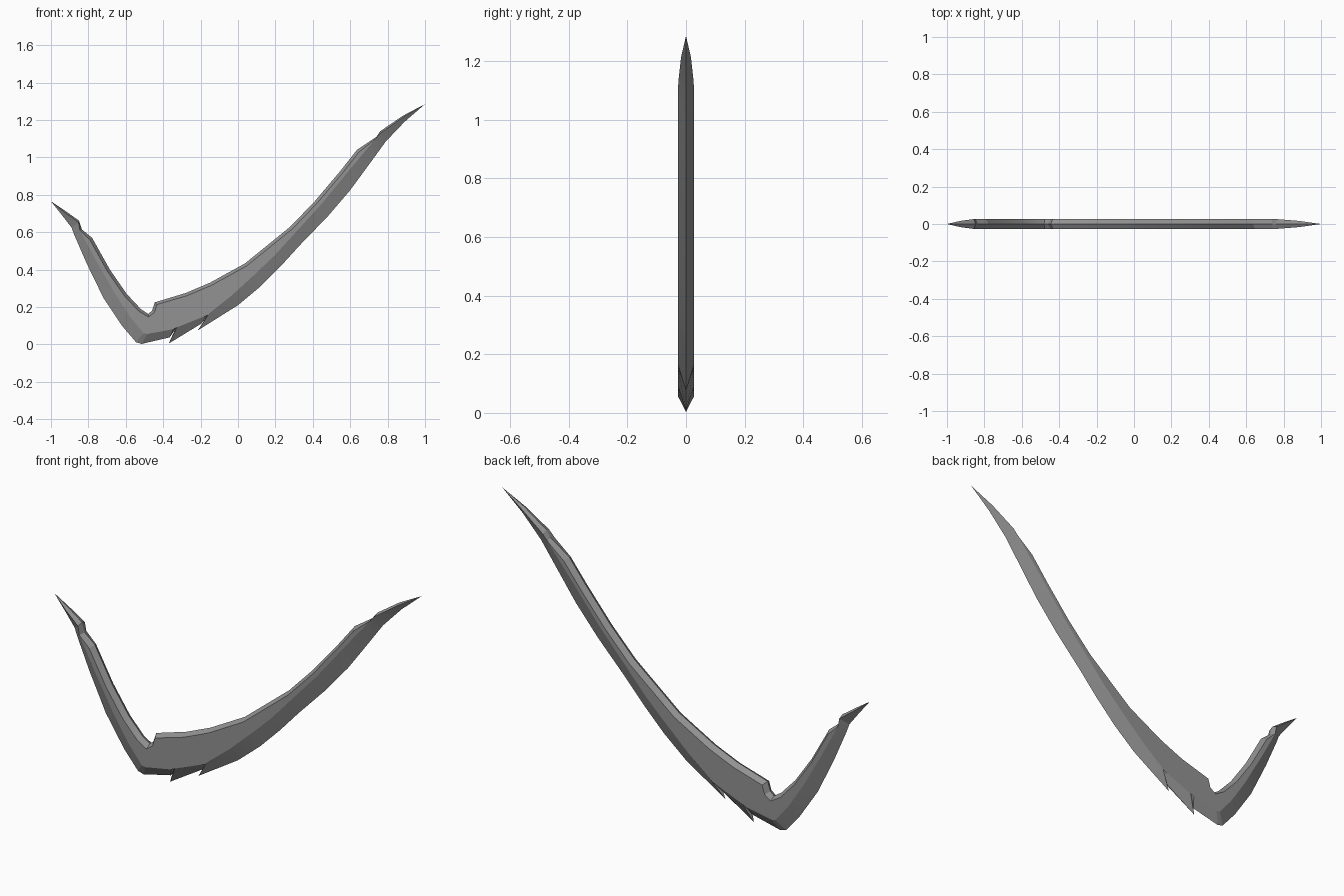
import bpy, bmesh
from math import radians
from mathutils import Vector

if "Cube" in bpy.data.objects:
    bpy.data.objects.remove(bpy.data.objects["Cube"])

HALF = 0.027      # half thickness of the blade
CHAMFER = 0.016   # width of the bevel on the inner edge

# cutting edge (x, z) paired with the bevel ridge above it (x, z), left tip to right tip
OUTER = [
    (-1, .765, -1, .765), (-.94, .69, -.928, .708), (-.89, .625, -.853, .652),
    (-.875, .585, -.845, .61), (-.81, .435, -.765, .46), (-.72, .25, -.66, .275),
    (-.62, .1, -.575, .145), (-.545, .012, -.505, .06), (-.515, .003, -.485, .056),
    # two barbs
    (-.365, .038, -.345, .082), (-.337, .08, -.33, .09), (-.37, .005, -.325, .092),
    (-.195, .112, -.18, .15), (-.165, .147, -.16, .157), (-.215, .075, -.155, .165),
    # long arm
    (0, .21, -.03, .265), (.12, .31, .09, .375), (.23, .42, .2, .48),
    (.33, .53, .3, .59), (.48, .685, .45, .755), (.6, .825, .585, .92),
    (.71, .975, .735, 1.1),
    (.79, 1.085, .762, 1.13), (.89, 1.19, .882, 1.214), (1, 1.285, 1, 1.285)]

# inner (back) edge, left tip to right tip
INNER = [
    (-1, .765), (-.925, .715), (-.85, .662), (-.835, .615), (-.78, .57), (-.685, .4),
    (-.595, .27), (-.52, .19), (-.48, .163), (-.46, .18), (-.445, .225), (-.28, .275),
    (-.15, .33), (.037, .433), (.28, .63), (.41, .765), (.545, .925), (.636, 1.04),
    (.74, 1.11), (.76, 1.14), (.88, 1.222), (1, 1.285)]
TIP = 4           # stations in each tip, where both ridges run together


def half_thickness(x):
    t = min((1 - x) / .25, (x + 1) / .15, 1)
    return HALF * max(t, 0) ** .65


def inset(pts, i):
    a, p, b = (Vector(pts[k]) for k in (i - 1, i, i + 1))
    d = (p - a).normalized() + (b - p).normalized()
    d.normalize()
    return (p.x + d.y * CHAMFER, p.y - d.x * CHAMFER)


edge = [o[:2] for o in OUTER]
ridge = [o[2:] for o in OUTER]
inner_ridge = (ridge[:TIP] + [inset(INNER, i) for i in range(TIP, len(INNER) - TIP)]
               + ridge[-TIP:])

bm = bmesh.new()


def chain(pts, side):
    return [bm.verts.new((x, side * half_thickness(x), z)) for x, z in pts]


def strip(a, b):
    for i in range(len(a) - 1):
        bm.faces.new((a[i], a[i + 1], b[i + 1], b[i]))


# each side: cutting bevel, flat cheek, back bevel
for side in (-1, 1):
    o, r = chain(edge, 0), chain(ridge, side)
    s, n = chain(inner_ridge, side), chain(INNER, 0)
    strip(o, r)
    strip(s, n)
    bm.faces.new(r[TIP - 1:len(r) - TIP + 1] + s[TIP:-TIP][::-1])

bmesh.ops.remove_doubles(bm, verts=bm.verts, dist=1e-4)
bmesh.ops.dissolve_degenerate(bm, edges=bm.edges, dist=1e-5)
bmesh.ops.triangulate(bm, faces=[f for f in bm.faces if len(f.verts) > 4])
bmesh.ops.recalc_face_normals(bm, faces=bm.faces)

mesh = bpy.data.meshes.new("curved_blade")
bm.to_mesh(mesh)
bm.free()
blade = bpy.data.objects.new("curved_blade", mesh)
bpy.context.collection.objects.link(blade)

# dark steel
steel = bpy.data.materials.new("dark_steel")
steel.diffuse_color = (.29, .29, .29, 1)
steel.use_nodes = True
steel.node_tree.nodes["Principled BSDF"].inputs["Base Color"].default_value = steel.diffuse_color
mesh.materials.append(steel)

# crisp ridges, smooth along the curve
bpy.context.view_layer.objects.active = blade
blade.select_set(True)
bpy.ops.object.shade_smooth_by_angle(angle=radians(14))
